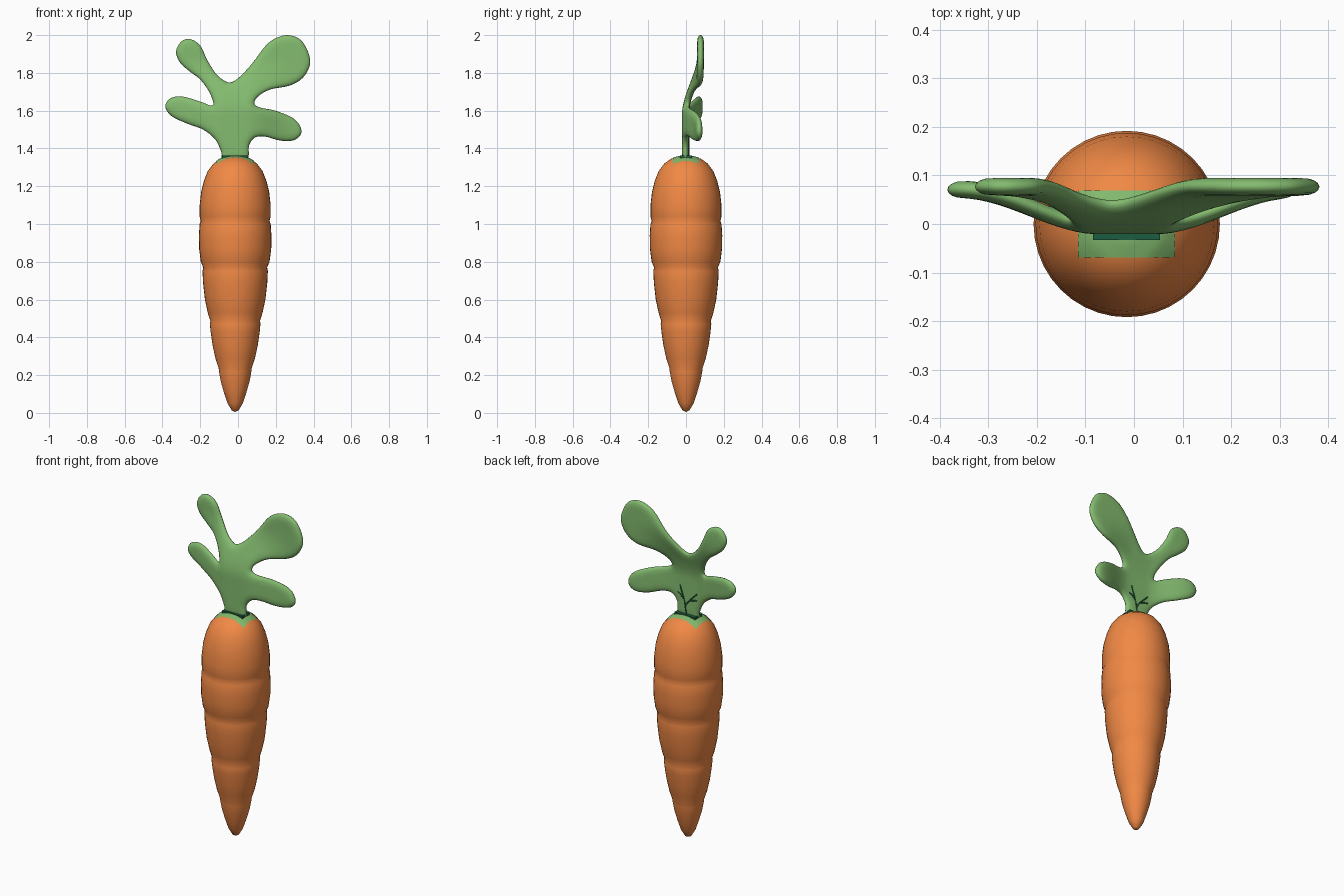
import bpy, bmesh, math
from mathutils import Vector
from mathutils.geometry import delaunay_2d_cdt

if "Cube" in bpy.data.objects:
    bpy.data.objects.remove(bpy.data.objects["Cube"])

CX = -0.015


def material(name, rgb):
    m = bpy.data.materials.new(name)
    m.diffuse_color = (*rgb, 1)
    m.use_nodes = True
    m.node_tree.nodes["Principled BSDF"].inputs["Base Color"].default_value = m.diffuse_color
    return m


ORANGE = material("orange", (0.88, 0.25, 0.06))
GREEN = material("green", (0.23, 0.50, 0.16))
DARK = material("dark_green", (0.012, 0.11, 0.05))


def finish(name, bm, mat, angle=60):
    bmesh.ops.recalc_face_normals(bm, faces=bm.faces)
    me = bpy.data.meshes.new(name)
    bm.to_mesh(me)
    bm.free()
    me.materials.append(mat)
    ob = bpy.data.objects.new(name, me)
    bpy.context.collection.objects.link(ob)
    bpy.ops.object.select_all(action='DESELECT')
    ob.select_set(True)
    bpy.context.view_layer.objects.active = ob
    bpy.ops.object.shade_smooth_by_angle(angle=math.radians(angle))
    return ob


def smoothstep(a, b, v):
    t = max(0, min(1, (v - a) / (b - a)))
    return t * t * (3 - 2 * t)


# Carrot root: revolved profile (radius, height) with pinched rings
PROFILE = [(0, .005), (.018, .013), (.04, .05), (.06, .11), (.077, .17), (.086, .22),
           (.087, .235), (.105, .29), (.12, .36), (.13, .43), (.134, .472), (.131, .486),
           (.145, .53), (.16, .6), (.17, .69), (.173, .75), (.169, .77), (.182, .80),
           (.191, .87), (.192, .94), (.188, 1.0), (.182, 1.016), (.188, 1.04), (.188, 1.1),
           (.18, 1.17), (.165, 1.23), (.145, 1.28), (.115, 1.32), (.08, 1.345), (.04, 1.357), (0, 1.36)]
bm = bmesh.new()
vs = [bm.verts.new((CX + r, 0, z)) for r, z in PROFILE]
es = [bm.edges.new(p) for p in zip(vs, vs[1:])]
bmesh.ops.spin(bm, geom=vs + es, cent=(CX, 0, 0), axis=(0, 0, 1), angle=math.tau, steps=40)
bmesh.ops.remove_doubles(bm, verts=bm.verts, dist=0.0005)
finish("carrot_root", bm, ORANGE)


# Crown patch: square green area hugging the top of the root
def crown_height(r):
    for (r1, z1), (r0, z0) in zip(PROFILE[:-1][::-1], PROFILE[::-1]):
        if r0 <= r <= r1:
            return z0 + (z1 - z0) * (r - r0) / (r1 - r0)
    return 1.3


bm = bmesh.new()
bmesh.ops.create_grid(bm, x_segments=16, y_segments=12, size=1)
for v in bm.verts:
    x, y = v.co.x * 0.1, v.co.y * 0.069
    v.co = (CX + x, y, crown_height(math.hypot(x, y)) + 0.003)
finish("crown_patch", bm, GREEN)

# Stem base: low dark block where the leaf leaves the root
bm = bmesh.new()
bmesh.ops.create_cube(bm, size=1)
for v in bm.verts:
    v.co = (CX + v.co.x * 0.138, v.co.y * 0.066, 1.345 + v.co.z * 0.036)
finish("stem_base", bm, DARK, 30)

# Leaf: outline in front view (x, z)
OUTLINE = [(-.075, 1.34), (-.088, 1.38), (-.12, 1.447), (-.185, 1.50), (-.265, 1.53), (-.35, 1.57),
           (-.385, 1.62), (-.36, 1.664), (-.296, 1.675), (-.2, 1.648), (-.143, 1.627),
           (-.131, 1.643), (-.153, 1.70), (-.2, 1.765), (-.255, 1.807), (-.307, 1.855),
           (-.328, 1.913), (-.30, 1.966), (-.254, 1.979), (-.2, 1.945), (-.164, 1.87),
           (-.12, 1.80), (-.075, 1.76), (-.037, 1.75), (.01, 1.78), (.075, 1.85), (.143, 1.94),
           (.196, 1.982), (.265, 2.0), (.33, 1.976), (.37, 1.913), (.381, 1.844), (.344, 1.775),
           (.275, 1.733), (.17, 1.712), (.106, 1.675), (.087, 1.638), (.116, 1.617), (.196, 1.60),
           (.286, 1.564), (.328, 1.52), (.333, 1.474), (.291, 1.442), (.222, 1.442), (.143, 1.463),
           (.09, 1.458), (.058, 1.415), (.046, 1.34)]
P = [Vector(p) for p in OUTLINE]
N = len(P)
loop = []
for i in range(N):
    a, b, c, d = (P[(i + k) % N] for k in (-1, 0, 1, 2))
    for t in (0, .25, .5, .75):
        loop.append(0.5 * (2 * b + (c - a) * t + (2 * a - 5 * b + 4 * c - d) * t * t
                           + (3 * b - a - 3 * c + d) * t ** 3))
M = len(loop)


def edge_distance(p):
    best = 9
    for i in range(M):
        a = loop[i]
        ab = loop[(i + 1) % M] - a
        t = max(0, min(1, (p - a).dot(ab) / max(ab.length_squared, 1e-12)))
        best = min(best, (p - a - ab * t).length)
    return best


# Interior points: rings near the rim, then an even grid
extra = []
for off in (0.003, 0.01, 0.02):
    for i in range(M):
        t = (loop[(i + 1) % M] - loop[i - 1]).normalized()
        for n in (Vector((-t.y, t.x)), Vector((t.y, -t.x))):
            q = loop[i] + n * off
            if edge_distance(q) > off * 0.93:
                extra.append(q)
for i in range(-20, 21):
    for j in range(36):
        q = Vector((i * 0.02, 1.32 + j * 0.02))
        if edge_distance(q) > 0.028:
            extra.append(q)
pts, _, tris, *_ = delaunay_2d_cdt(loop + extra, [], [list(range(M))], 1, 1e-6)


def leaf_mid(x, z):
    a = smoothstep(1.58, 1.9, z)
    b = smoothstep(0.06, 0.34, abs(x - CX))
    return -0.003 + 0.08 * (1 - (1 - a) * (1 - b * 0.92))


bm = bmesh.new()
used = {i for f in tris for i in f}
sides = []
for s in (-1, 1):
    verts = {}
    for i in used:
        x, z = pts[i]
        k = min(edge_distance(pts[i]) / 0.035, 1)
        half = 0.018 * math.sqrt(max(0, 1 - (1 - k) ** 2))
        verts[i] = bm.verts.new((x, leaf_mid(x, z) + s * half, z))
    for f in tris:
        bm.faces.new([verts[i] for i in (f if s < 0 else f[::-1])])
bmesh.ops.remove_doubles(bm, verts=bm.verts, dist=0.0004)
finish("leaf", bm, GREEN, 80)

# Veins: thin branching lines on the back of the leaf
cu = bpy.data.curves.new("leaf_veins", 'CURVE')
cu.dimensions = '3D'
cu.bevel_depth = 0.004
cu.bevel_resolution = 1
cu.use_fill_caps = True
for path in ([(-.015, 1.35), (0, 1.44), (.03, 1.53)],
             [(-.005, 1.41), (-.035, 1.45), (-.085, 1.50)],
             [(-.03, 1.445), (-.06, 1.455), (-.085, 1.46)],
             [(.004, 1.45), (.03, 1.475), (.045, 1.48)]):
    sp = cu.splines.new('POLY')
    sp.points.add(len(path) - 1)
    for pt, (x, z) in zip(sp.points, path):
        pt.co = (x, leaf_mid(x, z) + 0.018, z, 1)
cu.materials.append(DARK)
bpy.context.collection.objects.link(bpy.data.objects.new("leaf_veins", cu))
